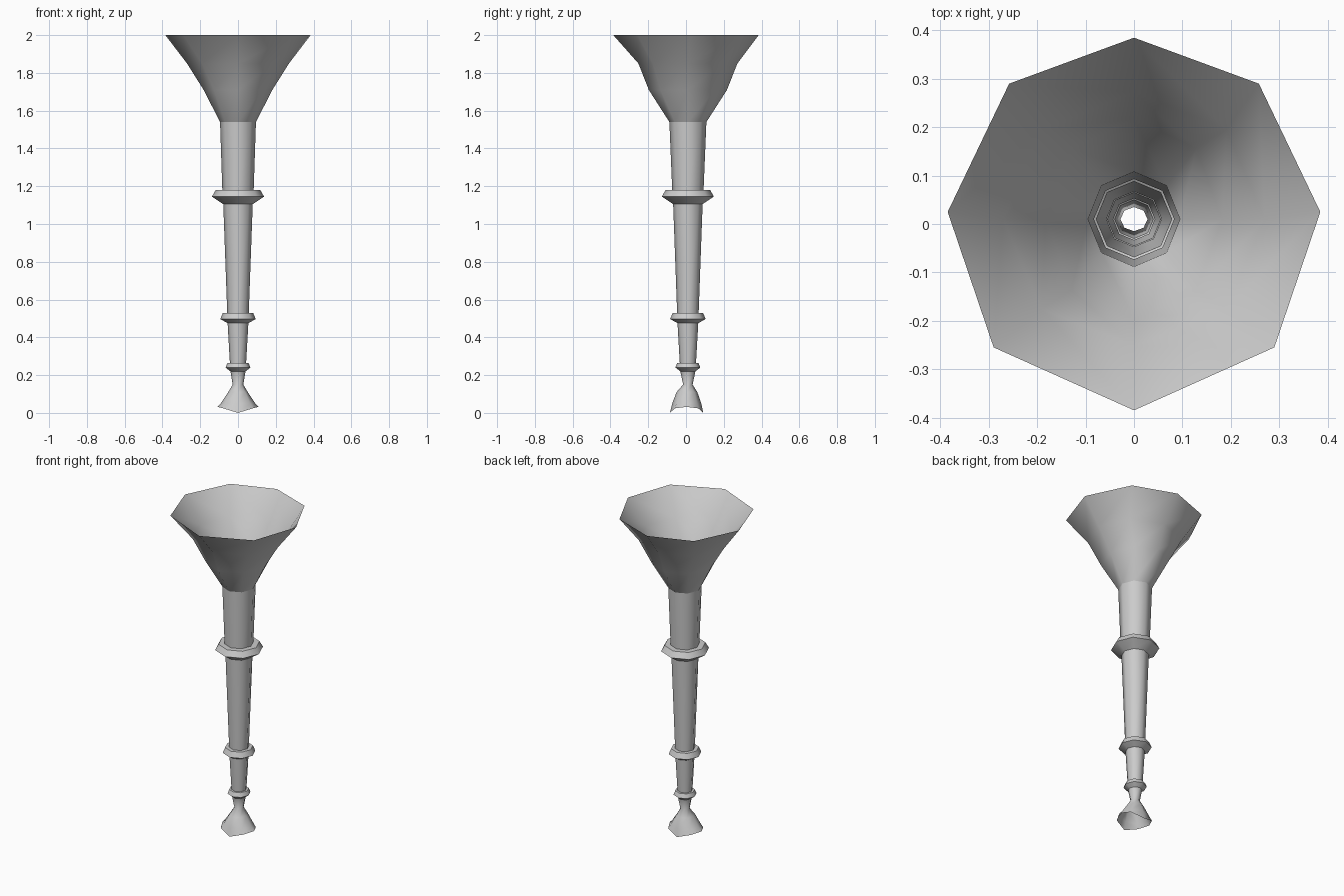
import bpy, bmesh, math

if "Cube" in bpy.data.objects:
    bpy.data.objects.remove(bpy.data.objects["Cube"])

SIDES = 8

def ring(z, rx, ry=None, cy=0.01):
    """Eight-sided cross-section centred on (0, cy)."""
    ry = rx if ry is None else ry
    return [(rx * math.cos(i * math.tau / SIDES),
             cy + ry * math.sin(i * math.tau / SIDES), z) for i in range(SIDES)]

def loft(name, rings, sharp=False):
    """Open shell through a list of rings, ordered bottom to top."""
    bm = bmesh.new()
    loops = [[bm.verts.new(p) for p in r] for r in rings]
    for a, b in zip(loops, loops[1:]):
        for i in range(SIDES):
            j = (i + 1) % SIDES
            bm.faces.new((a[i], a[j], b[j], b[i])).smooth = True
    if sharp:
        for loop in loops:
            for i in range(SIDES):
                e = bm.edges.get((loop[i], loop[(i + 1) % SIDES]))
                e.smooth = False
    me = bpy.data.meshes.new(name)
    bm.to_mesh(me)
    bm.free()
    ob = bpy.data.objects.new(name, me)
    bpy.context.collection.objects.link(ob)
    return ob

# Flared bell with its slightly uneven octagonal rim
right = [(0.385, 0.025), (0.258, 0.29), (0, 0.385)]
rim = right + [(-0.258, 0.29), (-0.385, 0.025), (-0.29, -0.255),
               (0, -0.385), (0.29, -0.255)]
loft("bell", [ring(1.54, 0.095, 0.098), ring(1.71, 0.182, 0.207),
              ring(1.85, 0.27, 0.262), [(x, y, 2.0) for x, y in rim]])

# Tapering tubes between the collars
loft("upper_tube", [ring(1.18, 0.083), ring(1.54, 0.095, 0.098)])
loft("middle_tube", [ring(0.53, 0.057), ring(1.105, 0.078)])
loft("lower_tube", [ring(0.265, 0.043), ring(0.475, 0.055)])

# Collars: (name, bottom z, widest z, top z, inner low, widest, top edge, inner top)
for name, z0, z1, z2, r0, r1, r2, r3 in (
        ("upper_collar", 1.105, 1.145, 1.18, 0.078, 0.138, 0.118, 0.083),
        ("middle_collar", 0.475, 0.497, 0.53, 0.055, 0.094, 0.08, 0.057),
        ("lower_collar", 0.22, 0.24, 0.265, 0.04, 0.066, 0.056, 0.043)):
    loft(name, [ring(z0, r0), ring(z1, r1), ring(z2, r2), ring(z2, r3)], sharp=True)

# Mouthpiece: pinched neck flaring to a wavy lip, lowest at front and back
lip = [(x, y, 0.032 * (1 - abs(math.sin(i * math.tau / SIDES)) ** 4))
       for i, (x, y, z) in enumerate(ring(0, 0.11, 0.088, 0.003))]
loft("mouthpiece", [lip, ring(0.05, 0.092, 0.077, 0.004), ring(0.11, 0.052, 0.055, 0.005),
                    ring(0.15, 0.028, 0.025), ring(0.22, 0.04)])
